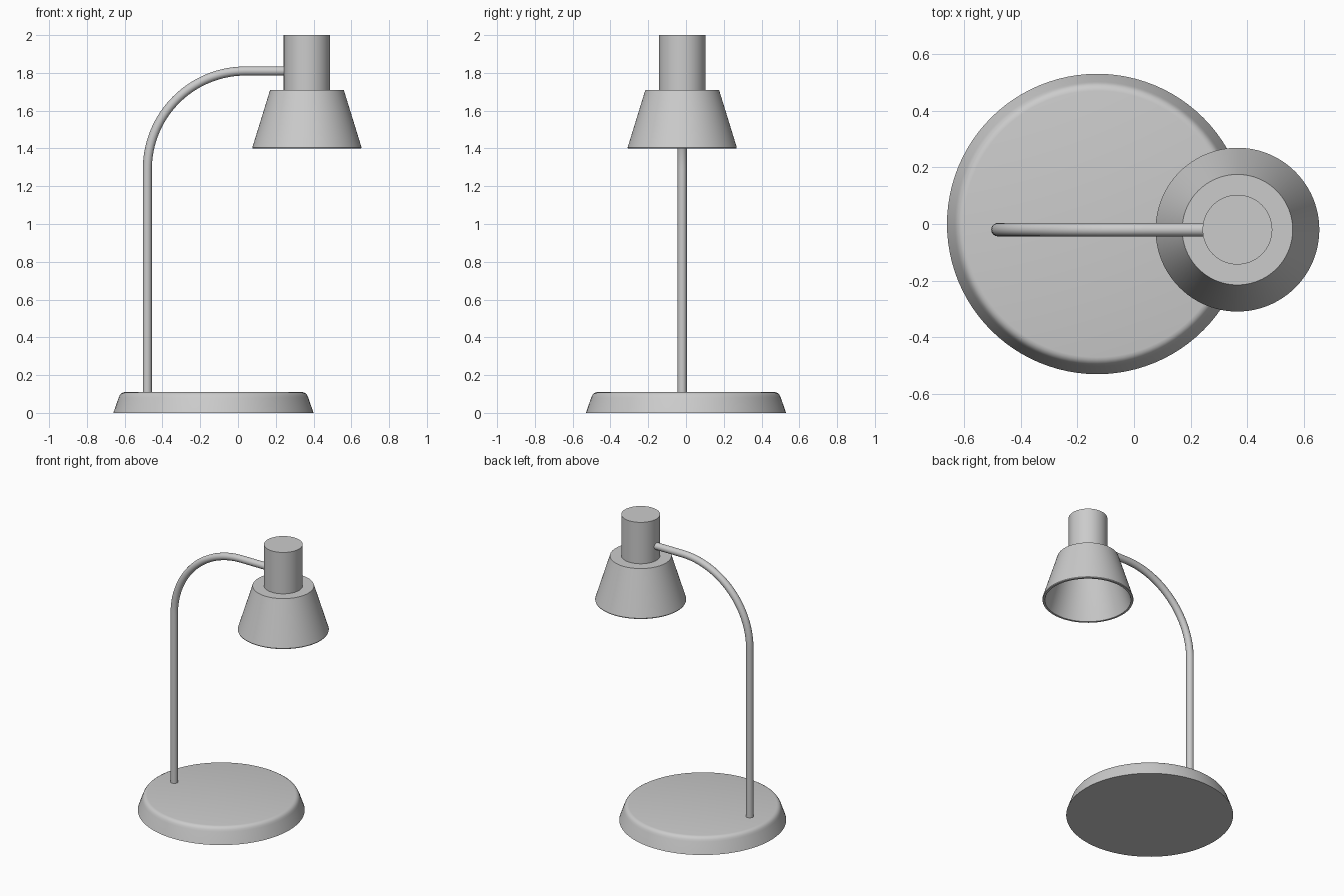
import bpy, bmesh, math
from mathutils import Matrix, Vector

if "Cube" in bpy.data.objects:
    bpy.data.objects.remove(bpy.data.objects["Cube"])

HEAD = (0.365, -0.02)   # axis of lamp head
STEM_Y = -0.02


def lathe(name, profile, centre, segments=96):
    """Spin an (r, z) profile around a vertical axis."""
    bm = bmesh.new()
    verts = [bm.verts.new((r, 0, z)) for r, z in profile]
    edges = [bm.edges.new(pair) for pair in zip(verts, verts[1:])]
    bmesh.ops.spin(bm, geom=verts + edges, cent=(0, 0, 0), axis=(0, 0, 1),
                   angle=math.tau, steps=segments, use_duplicate=False)
    bmesh.ops.remove_doubles(bm, verts=bm.verts, dist=1e-4)
    bmesh.ops.recalc_face_normals(bm, faces=bm.faces)
    mesh = bpy.data.meshes.new(name)
    bm.to_mesh(mesh)
    bm.free()
    obj = bpy.data.objects.new(name, mesh)
    obj.location = (centre[0], centre[1], 0)
    bpy.context.collection.objects.link(obj)
    bpy.ops.object.select_all(action='DESELECT')
    obj.select_set(True)
    bpy.context.view_layer.objects.active = obj
    bpy.ops.object.shade_smooth_by_angle(angle=math.radians(30))
    return obj


# Round base with sloped side and softened upper rim
lathe("base", [(0, 0), (0.53, 0), (0.502, 0.08), (0.497, 0.092), (0.49, 0.102),
               (0.48, 0.108), (0.47, 0.11), (0, 0.11)], (-0.13, 0))

# Flared hollow shade
lathe("shade", [(0, 1.71), (0.195, 1.71), (0.289, 1.405), (0.287, 1.40),
                (0.273, 1.40), (0.271, 1.405), (0.181, 1.695), (0, 1.695)], HEAD)

# Cylindrical socket housing above the shade
lathe("socket_housing", [(0, 1.705), (0.123, 1.705), (0.123, 2.0), (0, 2.0)], HEAD)

# Bent tube: upright, quarter arc, horizontal arm
radius, cx, cz = 0.52, 0.04, 1.29
path = [(cx - radius, 0.10)]
path += [(cx - radius * math.cos(a), cz + radius * math.sin(a))
         for a in (math.pi / 2 * i / 32 for i in range(33))]
path += [(0.26, cz + radius)]
curve = bpy.data.curves.new("stem", 'CURVE')
curve.dimensions = '3D'
curve.bevel_depth = 0.024
curve.bevel_resolution = 6
curve.use_fill_caps = True
spline = curve.splines.new('POLY')
spline.points.add(len(path) - 1)
for point, (x, z) in zip(spline.points, path):
    point.co = (x, STEM_Y, z, 1)
stem = bpy.data.objects.new("stem", curve)
bpy.context.collection.objects.link(stem)
